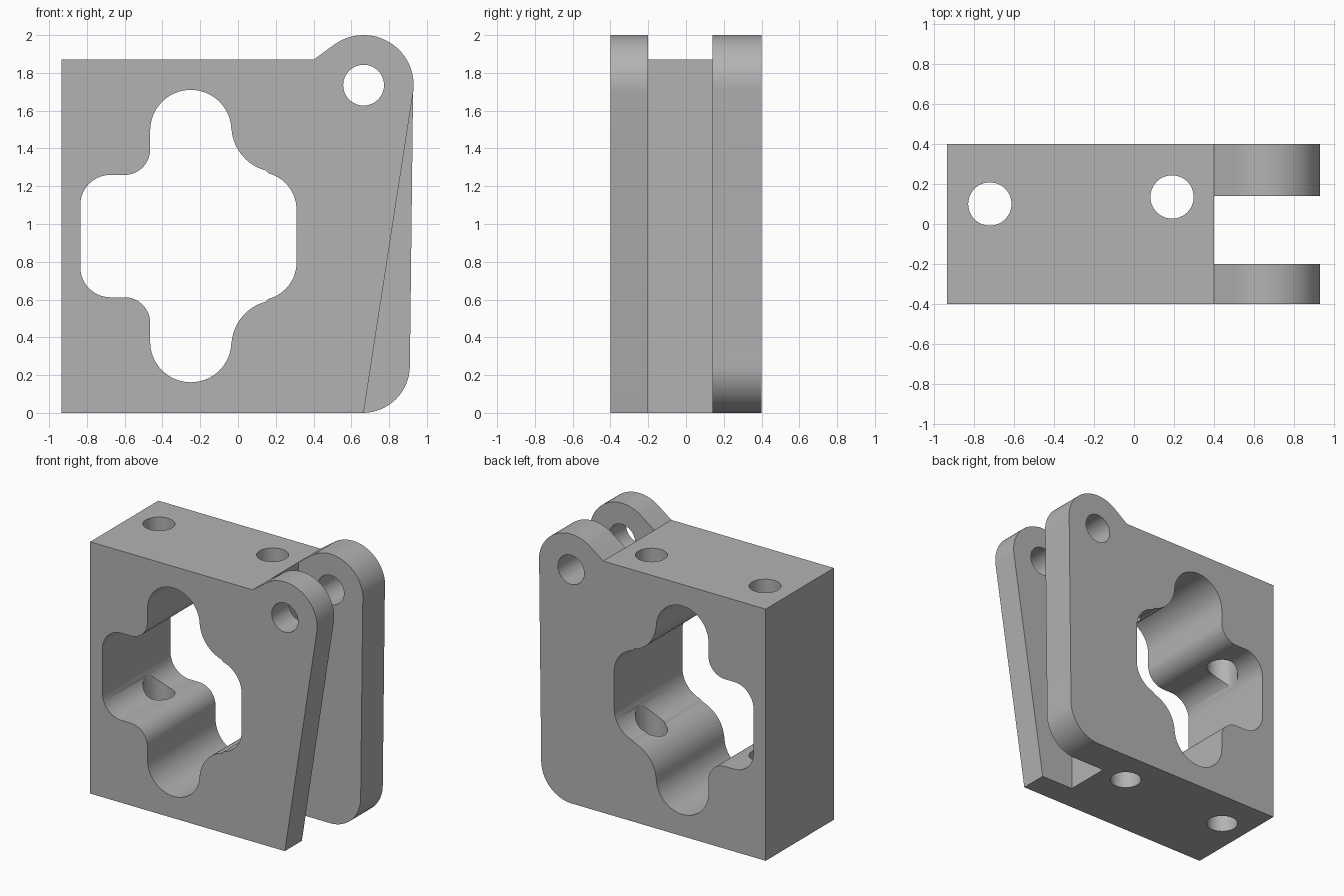
import bpy, bmesh
from math import cos, sin, radians

cube = bpy.data.objects.get("Cube")
if cube:
    bpy.data.objects.remove(cube, do_unlink=True)

grey = bpy.data.materials.new("plain_grey")
grey.use_nodes = True
colour = (0.45, 0.45, 0.45, 1)
grey.diffuse_color = colour
grey.node_tree.nodes["Principled BSDF"].inputs["Base Color"].default_value = colour


def arc(cx, cz, r, start, end, steps=16):
    """Points on an arc, angles in degrees."""
    angles = [radians(start + (end - start) * i / steps) for i in range(steps + 1)]
    return [(cx + r * cos(a), cz + r * sin(a)) for a in angles]


def prism(name, points, y0, y1):
    """Extrude an x-z outline along y."""
    bm = bmesh.new()
    face = bm.faces.new([bm.verts.new((x, y0, z)) for x, z in points])
    out = bmesh.ops.extrude_face_region(bm, geom=[face])
    moved = [v for v in out["geom"] if isinstance(v, bmesh.types.BMVert)]
    bmesh.ops.translate(bm, verts=moved, vec=(0, y1 - y0, 0))
    bmesh.ops.recalc_face_normals(bm, faces=bm.faces)
    mesh = bpy.data.meshes.new(name)
    bm.to_mesh(mesh)
    bm.free()
    obj = bpy.data.objects.new(name, mesh)
    obj.data.materials.append(grey)
    bpy.context.collection.objects.link(obj)
    return obj


def cut(target, cutter):
    """Subtract the cutter and discard it."""
    mod = target.modifiers.new("cut", "BOOLEAN")
    mod.operation = "DIFFERENCE"
    mod.solver = "EXACT"
    mod.object = cutter
    bpy.context.view_layer.objects.active = target
    bpy.ops.object.modifier_apply(modifier=mod.name)
    bpy.data.objects.remove(cutter, do_unlink=True)


# Block outline with the rounded hinge lug and rounded lower corner
lug_x, lug_z, lug_r = 0.665, 1.735, 0.265
lug = arc(lug_x, lug_z, lug_r, 126, -9, 32)
outline = [(-0.935, 0), (-0.935, 1.87), (0.4, 1.87)] + lug
outline += arc(0.66, 0.25, 0.25, 0, -90)
body = prism("hinge_block", outline, -0.4, 0.4)

# Gap between the two hinge cheeks
gap = [(0.4, -0.1), (1.2, -0.1), (1.2, 2.1), (0.4, 2.1)]
cut(body, prism("gap_cutter", gap, -0.2, 0.14))

# Slanted edge of the front cheek
px, pz = lug[-1]
foot = 0.665 - 0.1 * (px - 0.665) / pz
wedge = [(px, pz), (foot, -0.1), (1.2, -0.1), (1.2, pz)]
cut(body, prism("wedge_cutter", wedge, -0.5, -0.1))

# Cross-shaped window: upper half outline, then mirrored for the lower half
mid = 0.936
upper = arc(0.11, 1.075, 0.2, 0, 75)
upper += arc(0.21, 1.52, 0.245, 255, 180)
upper += arc(-0.25, 1.495, 0.215, 0, 180, 32)
upper += arc(-0.6, 1.395, 0.135, 0, -90)
upper += arc(-0.675, 1.1, 0.16, 90, 180)
lower = [(x, 2 * mid - z) for x, z in reversed(upper)]
cut(body, prism("window_cutter", upper + lower, -0.5, 0.5))

# Hinge pin hole
cut(body, prism("pin_cutter", arc(lug_x, lug_z, 0.108, 0, 352.5, 47), -0.5, 0.5))

# Vertical bolt holes
for x, y in ((-0.72, 0.1), (0.19, 0.135)):
    bpy.ops.mesh.primitive_cylinder_add(vertices=48, radius=0.108, depth=3, location=(x, y, 1))
    bolt = bpy.context.object
    bolt.data.materials.append(grey)
    cut(body, bolt)

# Smooth curves, sharp edges
bpy.ops.object.select_all(action="DESELECT")
body.select_set(True)
bpy.context.view_layer.objects.active = body
bpy.ops.object.shade_smooth_by_angle(angle=radians(30))
